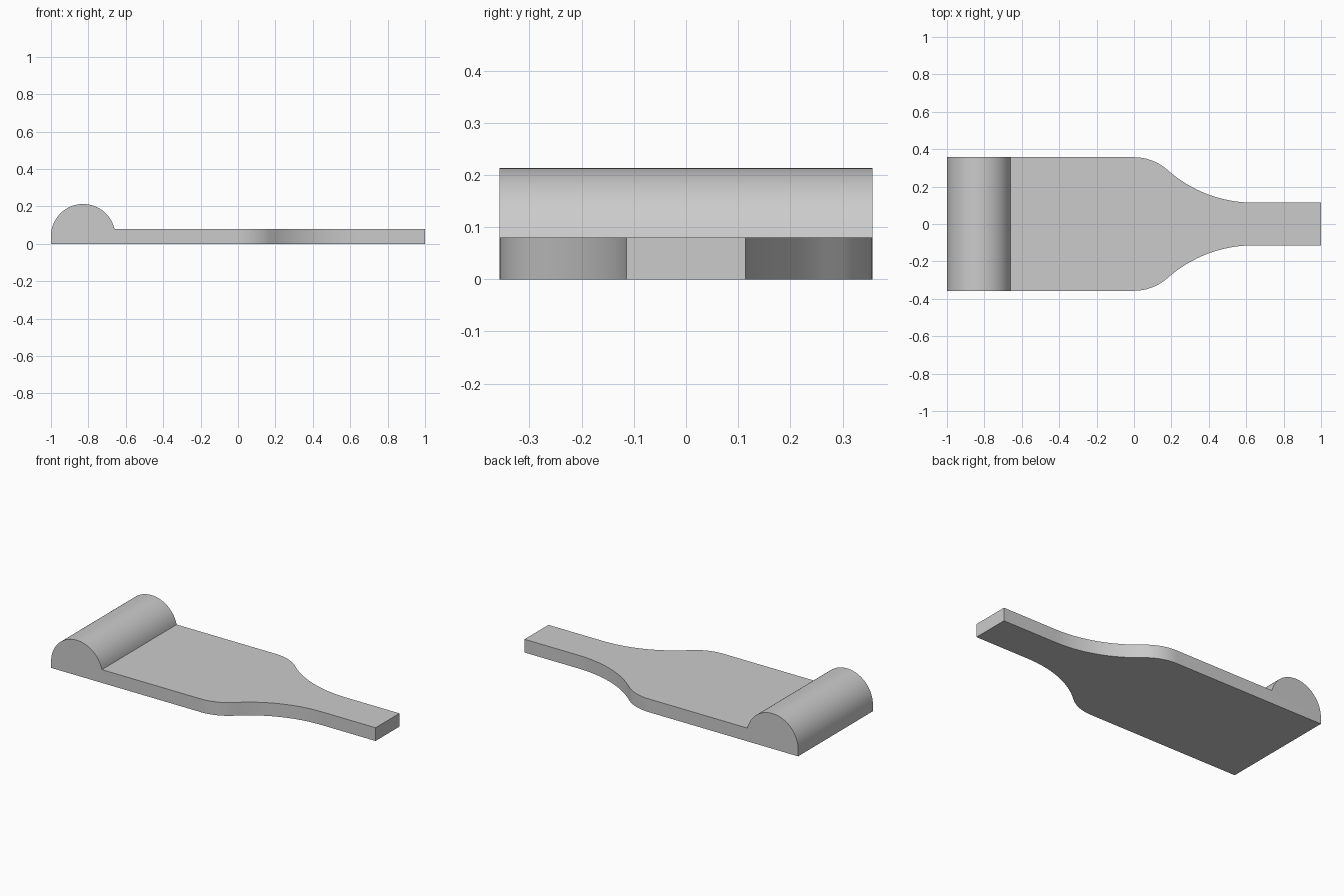
import bpy, bmesh
from math import sin, cos, asin, acos, pi, radians

cube = bpy.data.objects.get("Cube")
if cube:
    bpy.data.objects.remove(cube, do_unlink=True)

grey = bpy.data.materials.new("light_grey")
grey.use_nodes = True
colour = (0.6, 0.6, 0.6, 1)
grey.diffuse_color = colour
grey.node_tree.nodes["Principled BSDF"].inputs["Base Color"].default_value = colour

WIDE, NECK, THICK = 0.357, 0.114, 0.08   # half widths and plate thickness
ROLL_R, ROLL_X, ROLL_Z = 0.172, -0.828, 0.041
NECK_X, R_OUT = 0.64, 0.27               # end of the taper, convex radius

# Stations along the length: (x, half width, top height)
stations = []

# Rounded roll at the wide end
end = asin((THICK - ROLL_Z) / ROLL_R)
steps = 40
for i in range(steps + 1):
    a = pi + (end - pi) * i / steps
    stations.append((ROLL_X + ROLL_R * cos(a), WIDE, ROLL_Z + ROLL_R * sin(a)))

# Shoulder: convex arc, then a tangent concave arc down to the neck
drop = WIDE - NECK
total = (NECK_X ** 2 + drop ** 2) / (2 * drop)
turn = asin(NECK_X / total)
r_in = total - R_OUT
for i in range(13):
    a = turn * i / 12
    stations.append((R_OUT * sin(a), WIDE - R_OUT * (1 - cos(a)), THICK))
for i in range(1, 17):
    a = turn * (1 - i / 16)
    stations.append((NECK_X - r_in * sin(a), NECK + r_in * (1 - cos(a)), THICK))

# Straight handle
stations.append((1.0, NECK, THICK))

# Loft the closed body through the stations
bm = bmesh.new()
rings = [[bm.verts.new(p) for p in ((x, -w, 0), (x, w, 0), (x, w, t), (x, -w, t))]
         for x, w, t in stations]
for a, b in zip(rings, rings[1:]):
    for k in range(4):
        n = (k + 1) % 4
        bm.faces.new((a[k], a[n], b[n], b[k]))
bm.faces.new(rings[0])
bm.faces.new(rings[-1])
bmesh.ops.recalc_face_normals(bm, faces=bm.faces)
# Merge the flat strips into single faces
bmesh.ops.dissolve_limit(bm, angle_limit=radians(0.5), verts=bm.verts, edges=bm.edges)

mesh = bpy.data.meshes.new("paddle_body")
bm.to_mesh(mesh)
bm.free()
mesh.materials.append(grey)
body = bpy.data.objects.new("paddle_body", mesh)
bpy.context.collection.objects.link(body)

bpy.ops.object.select_all(action='DESELECT')
body.select_set(True)
bpy.context.view_layer.objects.active = body
bpy.ops.object.shade_smooth_by_angle(angle=radians(30))
